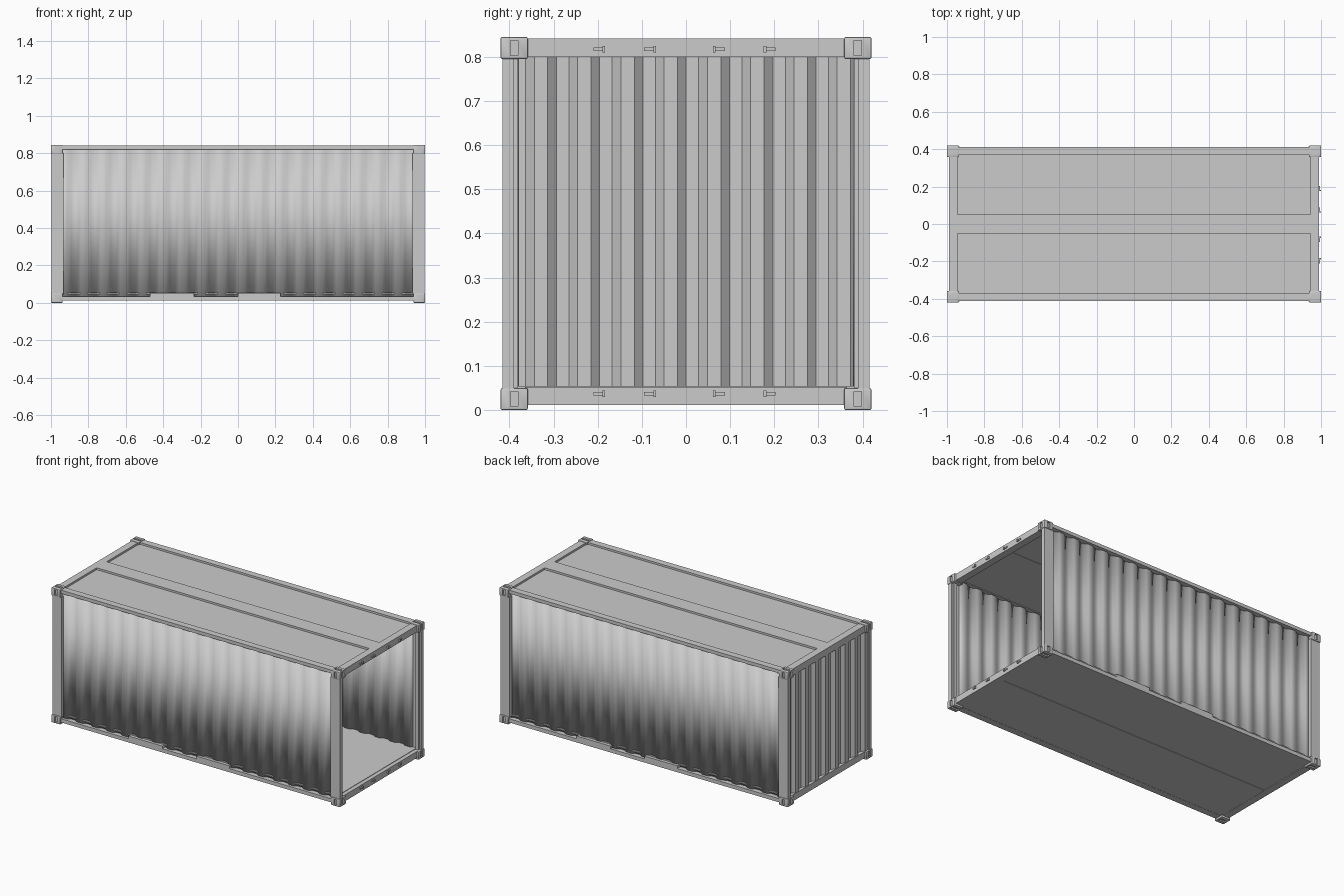
import bpy, bmesh, math
from mathutils import Vector

if "Cube" in bpy.data.objects:
    bpy.data.objects.remove(bpy.data.objects["Cube"])


def finish(name, bm, smooth=None):
    bmesh.ops.recalc_face_normals(bm, faces=bm.faces)
    me = bpy.data.meshes.new(name)
    bm.to_mesh(me)
    bm.free()
    ob = bpy.data.objects.new(name, me)
    bpy.context.collection.objects.link(ob)
    if smooth:
        bpy.ops.object.select_all(action='DESELECT')
        ob.select_set(True)
        bpy.context.view_layer.objects.active = ob
        bpy.ops.object.shade_smooth_by_angle(angle=math.radians(smooth))
    return ob


def add_box(bm, x0, x1, y0, y1, z0, z1):
    vs = bmesh.ops.create_cube(bm, size=1)["verts"]
    for v in vs:
        v.co = Vector(((x0 + x1) / 2 + v.co.x * (x1 - x0),
                       (y0 + y1) / 2 + v.co.y * (y1 - y0),
                       (z0 + z1) / 2 + v.co.z * (z1 - z0)))
    return vs


def box(name, *dims):
    bm = bmesh.new()
    add_box(bm, *dims)
    return finish(name, bm)


def corrugation(start, end, n, lo, hi):
    """Trapezoid wave: points (along, depth)."""
    p = (end - start) / n
    pts = []
    for i in range(n):
        a = start + i * p
        pts += [(a, hi), (a + 0.3 * p, hi), (a + 0.5 * p, lo), (a + 0.8 * p, lo)]
    return pts + [(end, hi)]


def sheet(name, pts, z0, z1, t, smooth=None):
    bm = bmesh.new()
    low = [bm.verts.new((x, y, z0)) for x, y in pts]
    top = [bm.verts.new((x, y, z1)) for x, y in pts]
    for i in range(len(pts) - 1):
        bm.faces.new((low[i], low[i + 1], top[i + 1], top[i]))
    ob = finish(name, bm, smooth)
    m = ob.modifiers.new("thickness", 'SOLIDIFY')
    m.thickness = t
    m.offset = 0
    return ob


# Corner castings with sunken slots on their three outer faces
def casting(name, sx, sy, top):
    bm = bmesh.new()
    c = Vector((sx * 0.969, sy * 0.389, 0.82 if top else 0.025))
    half = Vector((0.031, 0.031, 0.025))
    add_box(bm, *[c[i] + s * half[i] for i in range(3) for s in (-1, 1)])
    bmesh.ops.bevel(bm, geom=bm.edges[:], offset=0.004, segments=2, affect='EDGES', profile=0.5)
    bm.normal_update()
    outs = [Vector((sx, 0, 0)), Vector((0, sy, 0)), Vector((0, 0, 1 if top else -1))]
    for k, d in enumerate(outs):
        f = max(bm.faces, key=lambda f: f.normal.dot(d) * (f.calc_area() > 0.001))
        bmesh.ops.inset_individual(bm, faces=[f], thickness=0.006)
        mid = f.calc_center_median()
        narrow = (1, 0, 1)[k]
        for v in f.verts:
            v.co[narrow] = mid[narrow] + (v.co[narrow] - mid[narrow]) * 0.38
        r = bmesh.ops.extrude_discrete_faces(bm, faces=[f])
        for v in r["faces"][0].verts:
            v.co -= d * 0.008
        bm.normal_update()
    finish(name, bm, 30)


for sx in (-1, 1):
    for sy in (-1, 1):
        end = ("back" if sx < 0 else "door") + ("_left" if sy < 0 else "_right")
        casting("top_casting_" + end, sx, sy, True)
        casting("bottom_casting_" + end, sx, sy, False)
        # Corner posts
        x, y = sorted((sx * 0.997, sx * 0.933)), sorted((sy * 0.415, sy * 0.39))
        box("corner_post_" + end, *x, *y, 0.045, 0.80)
        # Inner flange of each post
        x, y = sorted((sx * 0.985, sx * 0.965)), sorted((sy * 0.392, sy * 0.38))
        box("post_flange_" + end, *x, *y, 0.045, 0.80)

# Side rails, with taller blocks offset half a turn between sides
for s, side in ((-1, "left"), (1, "right")):
    o = sorted((s * 0.412, s * 0.37))
    box("top_rail_" + side, -0.94, 0.94, *o, 0.82, 0.841)
    bm = bmesh.new()
    add_box(bm, -0.94, 0.94, *o, 0.012, 0.035)
    for a, b in ((-0.47, -0.235), (0, 0.228)):
        add_box(bm, *sorted((-s * a, -s * b)), *o, 0.035, 0.052)
    finish("bottom_rail_" + side, bm)
    # Corrugated side walls
    pts = corrugation(-0.945, 0.945, 18, s * 0.380, s * 0.394)
    sheet("side_wall_" + side, pts, 0.03, 0.825, 0.003, 45)

# Corrugated end wall
pts = [(d, a) for a, d in corrugation(-0.392, 0.392, 8, -0.968, -0.986)]
sheet("end_wall", pts, 0.045, 0.81, 0.003)

# End rails
for s, end in ((-1, "back"), (1, "door")):
    x = sorted((s * 0.99, s * 0.945))
    box("end_header_" + end, *x, -0.365, 0.365, 0.80, 0.841)
    box("end_sill_" + end, *x, -0.365, 0.365, 0.012, 0.052)

# Lock bar keepers on the open end
for level, z in (("top", 0.817), ("bottom", 0.037)):
    bm = bmesh.new()
    for y, s in ((-0.197, 1), (-0.082, 1), (0.075, -1), (0.19, -1)):
        add_box(bm, 0.988, 0.995, y - 0.013, y + 0.013, z - 0.004, z + 0.004)
        e = y + s * 0.011
        add_box(bm, 0.988, 1.0, e - 0.003, e + 0.003, z - 0.007, z + 0.007)
    finish(level + "_lock_keepers", bm)

# Roof: raised spine with two sunken panels
box("roof_spine", -0.95, 0.945, -0.05, 0.05, 0.822, 0.841)
for s, side in ((-1, "left"), (1, "right")):
    box("roof_panel_" + side, -0.95, 0.945, *sorted((s * 0.05, s * 0.372)), 0.824, 0.829)

# Floor and underside
box("floor", -0.965, 0.965, -0.392, 0.392, 0.048, 0.055)
box("underside_left", -0.95, 0.95, -0.38, 0.0, 0.013, 0.02)
box("underside_right", -0.95, 0.95, 0.0, 0.38, 0.016, 0.02)
